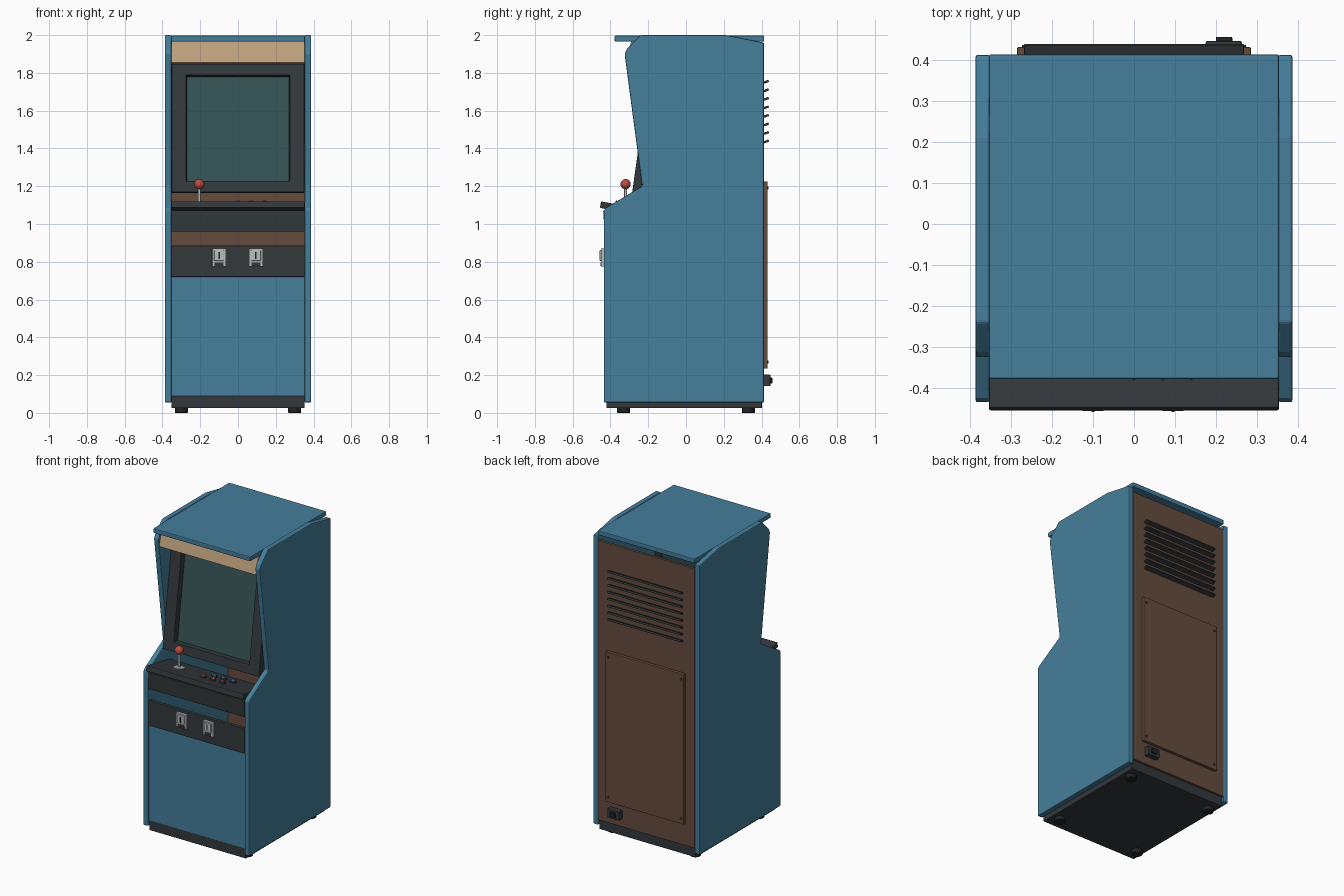
import bpy, bmesh, math

if "Cube" in bpy.data.objects:
    bpy.data.objects.remove(bpy.data.objects["Cube"])


def mat(name, rgb):
    m = bpy.data.materials.new(name)
    m.diffuse_color = (*rgb, 1)
    m.use_nodes = True
    m.node_tree.nodes["Principled BSDF"].inputs["Base Color"].default_value = m.diffuse_color
    return m


BLUE = mat("blue_paint", (0.06, 0.21, 0.33))
DARK = mat("dark_plastic", (0.033, 0.040, 0.044))
BLACK = mat("black_rubber", (0.015, 0.016, 0.018))
BROWN = mat("brown_board", (0.13, 0.072, 0.046))
TAN = mat("tan_sign", (0.52, 0.36, 0.21))
GLASS = mat("screen_glass", (0.036, 0.085, 0.09))
RED = mat("red_plastic", (0.52, 0.07, 0.045))
CYAN = mat("blue_plastic", (0.05, 0.27, 0.45))
METAL = mat("metal", (0.5, 0.52, 0.54))


def finish(o, name, m, bevel=0, seg=2):
    o.name = o.data.name = name
    o.data.materials.append(m)
    if bevel:
        b = o.modifiers.new("bevel", 'BEVEL')
        b.width, b.segments = bevel, seg
        b.limit_method = 'ANGLE'
    return o


def box(name, x, y, z, m, bevel=0.004, tilt=0):
    """Box from (min, max) ranges, tilted about its own x axis."""
    bpy.ops.mesh.primitive_cube_add(size=1)
    o = bpy.context.object
    for v in o.data.vertices:
        for i, r in enumerate((x, y, z)):
            v.co[i] *= r[1] - r[0]
    o.location = [(r[0] + r[1]) / 2 for r in (x, y, z)]
    o.rotation_euler.x = tilt
    return finish(o, name, m, bevel)


def cyl(name, r, h, loc, m, bevel=0, tilt=0, sides=24):
    bpy.ops.mesh.primitive_cylinder_add(radius=r, depth=h, location=loc, vertices=sides,
                                        rotation=(tilt, 0, 0))
    bpy.ops.object.shade_smooth_by_angle()
    return finish(bpy.context.object, name, m, bevel)


def mesh_object(name, bm, m, bevel=0):
    bmesh.ops.recalc_face_normals(bm, faces=bm.faces)
    me = bpy.data.meshes.new(name)
    bm.to_mesh(me)
    bm.free()
    o = bpy.data.objects.new(name, me)
    bpy.context.collection.objects.link(o)
    return finish(o, name, m, bevel)


# Side panels: one profile, extruded on both sides
PROFILE = [(-0.435, 0.055), (-0.435, 1.07), (-0.425, 1.085), (-0.232, 1.2), (-0.325, 1.90),
           (-0.312, 1.928), (-0.24, 2.0), (0.21, 2.0), (0.413, 1.96), (0.413, 0.055)]
for side, s in (("left", -1), ("right", 1)):
    bm = bmesh.new()
    f = bm.faces.new([bm.verts.new((s * 0.352, y, z)) for y, z in PROFILE])
    ext = bmesh.ops.extrude_face_region(bm, geom=[f])["geom"]
    bmesh.ops.translate(bm, vec=(s * 0.035, 0, 0),
                        verts=[v for v in ext if isinstance(v, bmesh.types.BMVert)])
    mesh_object(side + "_side_panel", bm, BLUE, 0.006)

# Cabinet shell, left hollow behind the gaps
W = (-0.352, 0.352)
box("base_plinth", W, (-0.422, 0.402), (0.025, 0.09), DARK)
box("front_panel", W, (-0.425, -0.405), (0.09, 0.72), BLUE, 0.002)
box("coin_panel", W, (-0.434, -0.41), (0.72, 0.885), DARK, 0.003)
box("back_panel", W, (0.395, 0.413), (0.09, 1.93), BROWN, 0.002)
box("roof_panel", (-0.354, 0.354), (-0.378, 0.414), (1.966, 1.997), BLUE, 0.005)
box("marquee", W, (-0.305, -0.285), (1.85, 1.967), TAN, 0.002, -0.25)
for x in (-0.3, 0.3):
    for y in (-0.33, 0.33):
        cyl("foot", 0.034, 0.03, (x, y, 0.015), BLACK, 0.003)

# Screen bezel: four rectangular rings joined into a frame
bm = bmesh.new()
rings = []
for hx, hz, y in ((0.351, 0.342, 0), (0.275, 0.283, 0), (0.270, 0.278, 0.045), (0.351, 0.342, 0.045)):
    rings.append([bm.verts.new((a * hx, y, b * hz)) for a, b in ((-1, -1), (1, -1), (1, 1), (-1, 1))])
for k in range(4):
    p, q = rings[k], rings[(k + 1) % 4]
    for i in range(4):
        j = (i + 1) % 4
        bm.faces.new((p[i], p[j], q[j], q[i]))
bezel = mesh_object("screen_bezel", bm, DARK, 0.003)
bezel.location = (0, -0.237, 1.508)
screen = box("screen", (-0.29, 0.29), (0.035, 0.06), (-0.3, 0.3), GLASS, 0.002)
screen.parent = bezel
bezel.rotation_euler.x = -math.radians(8)

# Control panel, falling towards the back
TILT = -0.19


def panel_top(y):
    return 1.096 + (y + 0.33) * math.tan(TILT)


box("control_panel", (-0.354, 0.354), (-0.455, -0.205), (1.0615, 1.0965), DARK, 0.005, TILT)
box("control_apron", W, (-0.435, -0.413), (0.96, 1.072), DARK, 0.003, 0.06)

# Joystick
jx, jy = -0.205, -0.32
jz = panel_top(jy)
cyl("joystick_plate", 0.036, 0.008, (jx, jy, jz + 0.003), METAL, 0.002, TILT)
cyl("joystick_shaft", 0.007, 0.11, (jx, jy, jz + 0.05), METAL, 0, 0, 16)
bpy.ops.mesh.primitive_uv_sphere_add(radius=0.027, segments=24, ring_count=14,
                                     location=(jx, jy, 1.211))
bpy.ops.object.shade_smooth()
finish(bpy.context.object, "joystick_ball", RED)

# Buttons in two staggered rows
for row, (x0, y, m) in enumerate(((0.0, -0.36, RED), (0.03, -0.292, CYAN))):
    for i in range(3):
        x, z = x0 + 0.07 * i, panel_top(y)
        cyl("button_rim", 0.019, 0.012, (x, y, z + 0.004), DARK, 0.002, TILT, 20)
        cyl("button_cap", 0.014, 0.024, (x, y, z + 0.008), m, 0.003, TILT, 20)

# Coin slots
for x in (-0.1, 0.095):
    box("coin_plate", (x - 0.037, x + 0.037), (-0.45, -0.432), (0.775, 0.87), METAL, 0.003)
    box("coin_slot_block", (x - 0.026, x + 0.026), (-0.457, -0.445), (0.805, 0.862), METAL, 0.003)
    box("coin_slot", (x - 0.004, x + 0.004), (-0.459, -0.45), (0.815, 0.852), BLACK, 0)
    box("coin_return", (x - 0.024, x + 0.024), (-0.453, -0.445), (0.778, 0.797), DARK, 0.001)

# Back: service door with screws, vent slats, power inlet
box("service_door", (-0.285, 0.285), (0.41, 0.432), (0.235, 1.225), BROWN, 0.003)
for x in (-0.265, 0.265):
    for z in (0.27, 1.19):
        cyl("door_screw", 0.008, 0.008, (x, 0.433, z), DARK, 0, math.pi / 2, 12)
for i in range(8):
    z = 1.437 + 0.0452 * i
    box("vent_slat", (-0.268, 0.268), (0.412, 0.439), (z - 0.006, z + 0.006), DARK, 0.002, 0.35)
box("power_inlet", (0.175, 0.263), (0.41, 0.447), (0.142, 0.202), DARK, 0.004)
box("power_socket", (0.2, 0.24), (0.44, 0.457), (0.156, 0.188), BLACK, 0.003)
